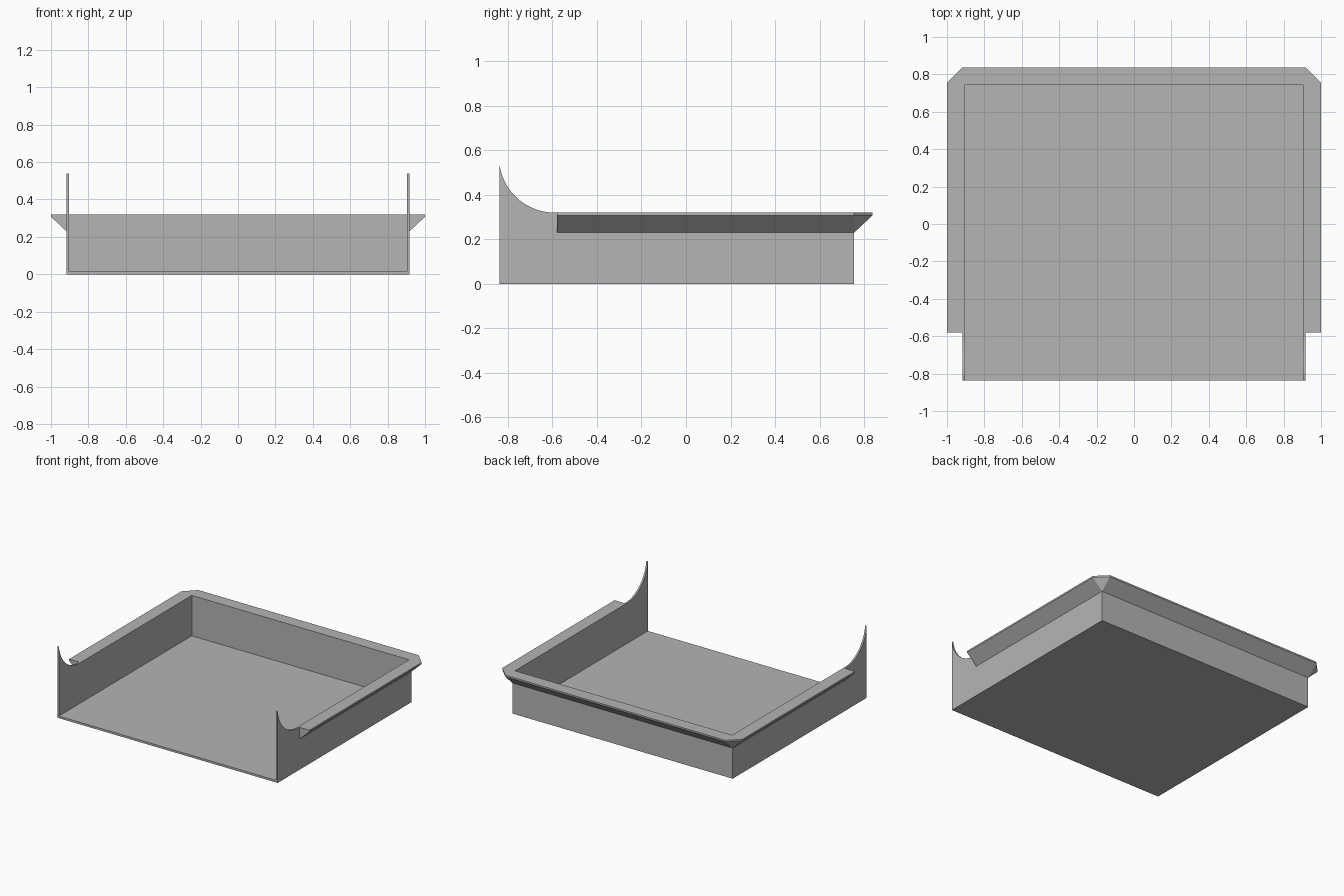
import bpy, bmesh, math

if "Cube" in bpy.data.objects:
    bpy.data.objects.remove(bpy.data.objects["Cube"])

W, WALL = 0.917, 0.013            # outer half width, wall thickness
FRONT, BACK = -0.838, 0.755       # outer faces of the tray
TOP, HORN = 0.32, 0.54            # wall height, height of front corners
LIP, LIP_FRONT = 0.083, -0.58     # rim overhang and where it stops
FLOOR = 0.016

grey = bpy.data.materials.new("light grey")
grey.diffuse_color = (0.46, 0.46, 0.46, 1)
grey.use_nodes = True
grey.node_tree.nodes["Principled BSDF"].inputs["Base Color"].default_value = grey.diffuse_color


def finish(name, bm):
    bmesh.ops.remove_doubles(bm, verts=bm.verts, dist=1e-5)
    bmesh.ops.recalc_face_normals(bm, faces=bm.faces)
    mesh = bpy.data.meshes.new(name)
    bm.to_mesh(mesh)
    bm.free()
    mesh.materials.append(grey)
    obj = bpy.data.objects.new(name, mesh)
    bpy.context.collection.objects.link(obj)
    return obj


def prism(name, profile, x0, x1):
    """Extrude a (y, z) outline along x."""
    bm = bmesh.new()
    face = bm.faces.new([bm.verts.new((x0, y, z)) for y, z in profile])
    ext = bmesh.ops.extrude_face_region(bm, geom=[face])
    moved = [g for g in ext["geom"] if isinstance(g, bmesh.types.BMVert)]
    bmesh.ops.translate(bm, verts=moved, vec=(x1 - x0, 0, 0))
    return finish(name, bm)


def rect(y0, y1, z0, z1):
    return [(y0, z0), (y1, z0), (y1, z1), (y0, z1)]


# Floor and back wall sit between the side walls
inner = W - WALL
prism("floor", rect(FRONT, BACK - WALL, 0, FLOOR), -inner, inner)
prism("back_wall", rect(BACK - WALL, BACK, 0, TOP), -inner, inner)

# Side walls sweep up in a concave arc at the front
R, N = 0.25, 20
end = math.acos((TOP + R - HORN) / R)
end = math.pi / 2 - math.asin((TOP + R - HORN) / R)
cy = FRONT + R * math.sin(end)
arc = [(cy - R * math.sin(end * i / N), TOP + R - R * math.cos(end * i / N))
       for i in range(N + 1)]
outline = [(FRONT, 0), (BACK, 0), (BACK, TOP)] + arc
for side, s in (("right", 1), ("left", -1)):
    wall = prism(side + "_wall", outline, s * inner, s * W)
    bpy.ops.object.select_all(action='DESELECT')
    wall.select_set(True)
    bpy.context.view_layer.objects.active = wall
    bpy.ops.object.shade_smooth_by_angle(angle=math.radians(30))

# Overhanging rim: wedge section carried round three sides, corners cut off
half = [((W, LIP_FRONT), (W + LIP, LIP_FRONT)),
        ((W, BACK), (W + LIP, BACK)),
        ((W, BACK), (W, BACK + LIP))]
path = half + [((-a[0], a[1]), (-b[0], b[1])) for a, b in reversed(half)]
bm = bmesh.new()
rings = [[bm.verts.new((*a, 0.23)), bm.verts.new((*b, TOP - 0.012)),
          bm.verts.new((*b, TOP)), bm.verts.new((*a, TOP))] for a, b in path]
for r, q in zip(rings, rings[1:]):
    for i in range(3):
        bm.faces.new((r[i], r[i + 1], q[i + 1], q[i]))
bm.faces.new(rings[0])
bm.faces.new(rings[-1])
finish("rim", bm)
